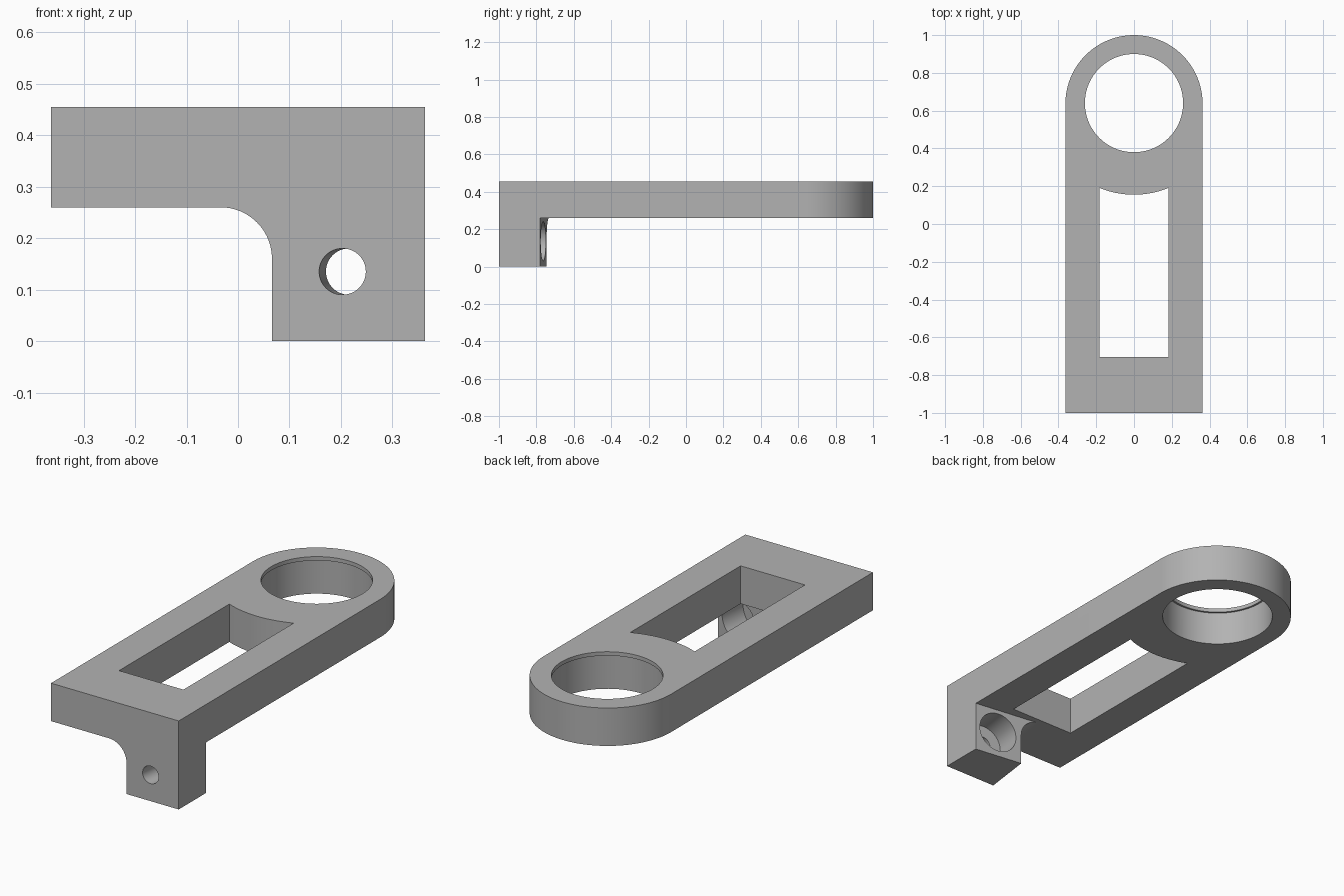
import bpy, bmesh, math
from mathutils import Vector, Matrix

old = bpy.data.objects.get("Cube")
if old:
    bpy.data.objects.remove(old, do_unlink=True)

# Main dimensions
HALF, FRONT, TOP, UNDER = 0.363, -1.0, 0.455, 0.26
RING_Y = 1.0 - HALF
TILT = math.atan(0.1335)                       # the lug is turned about z
AXIS = Vector((math.sin(TILT), math.cos(TILT), 0))

grey = bpy.data.materials.new("plain grey")
grey.use_nodes = True
colour = (0.45, 0.45, 0.45, 1)
grey.diffuse_color = colour
grey.node_tree.nodes["Principled BSDF"].inputs["Base Color"].default_value = colour


def arc(cx, cy, r, start, end, steps):
    angles = [math.radians(start + (end - start) * i / steps) for i in range(steps + 1)]
    return [(cx + r * math.cos(a), cy + r * math.sin(a)) for a in angles]


def loft(name, first, second):
    """Solid between two matching outlines."""
    bm = bmesh.new()
    a = [bm.verts.new(p) for p in first]
    b = [bm.verts.new(p) for p in second]
    bm.faces.new(a)
    bm.faces.new(b[::-1])
    for i in range(len(a)):
        j = (i + 1) % len(a)
        bm.faces.new((a[i], b[i], b[j], a[j]))
    bmesh.ops.recalc_face_normals(bm, faces=bm.faces)
    mesh = bpy.data.meshes.new(name)
    bm.to_mesh(mesh)
    bm.free()
    mesh.materials.append(grey)
    obj = bpy.data.objects.new(name, mesh)
    bpy.context.collection.objects.link(obj)
    return obj


def prism(name, outline, z0, z1):
    return loft(name, [(x, y, z0) for x, y in outline], [(x, y, z1) for x, y in outline])


def drill(name, origin, r, t0, t1):
    """Cylinder along the lug axis."""
    side = Vector((AXIS.y, -AXIS.x, 0))
    circle = [side * u + Vector((0, 0, v)) for u, v in arc(0, 0, r, 0, 360, 64)[:-1]]
    return loft(name, [origin + AXIS * t0 + p for p in circle],
                [origin + AXIS * t1 + p for p in circle])


def combine(target, tool, operation):
    mod = target.modifiers.new(tool.name, "BOOLEAN")
    mod.operation, mod.solver, mod.object = operation, "EXACT", tool
    bpy.context.view_layer.objects.active = target
    bpy.ops.object.modifier_apply(modifier=mod.name)
    bpy.data.objects.remove(tool, do_unlink=True)


# Plate with a round end
outline = [(-HALF, FRONT), (HALF, FRONT)] + arc(0, RING_Y, HALF, 0, 180, 64)
bracket = prism("bracket_arm", outline, UNDER, TOP)

# Lug with a filleted inner corner, swept along the tilted axis to its square back face
R, INNER = 0.1, 0.066
profile = [(HALF, 0), (HALF, UNDER + 0.04), (INNER - R, UNDER + 0.04)]
profile += arc(INNER - R, UNDER - R, R, 90, 0, 20) + [(INNER, 0)]


def back_point(x, z):
    if x == HALF:
        return (x, FRONT + 0.22, z)
    t = AXIS.y * (0.22 + (HALF - x) * math.tan(TILT))
    return Vector((x, FRONT, z)) + AXIS * t


lug = loft("lug", [(x, FRONT, z) for x, z in profile], [back_point(x, z) for x, z in profile])
combine(bracket, lug, "UNION")

# Slot whose far end is concentric with the ring
reach = RING_Y - 0.155
swing = math.degrees(math.asin(0.183 / reach))
slot = [(-0.183, -0.705), (0.183, -0.705)] + arc(0, RING_Y, reach, 270 + swing, 270 - swing, 24)
combine(bracket, prism("slot_cutter", slot, UNDER - 0.1, TOP + 0.1), "DIFFERENCE")

# Ring bore with a thin lip at the top
for name, r, z0, z1 in (("lip_cutter", 0.26, UNDER, TOP + 0.1),
                        ("bore_cutter", 0.27, UNDER - 0.1, TOP - 0.02)):
    circle = arc(0, RING_Y + 0.003, r, 0, 360, 96)[:-1]
    combine(bracket, prism(name, circle, z0, z1), "DIFFERENCE")

# Screw hole and its counterbore
centre = Vector((0.203, FRONT, 0.135))
combine(bracket, drill("hole_cutter", centre, 0.045, -0.1, 0.15), "DIFFERENCE")
combine(bracket, drill("counterbore_cutter", centre, 0.105, 0.095, 0.4), "DIFFERENCE")

bpy.ops.object.select_all(action="DESELECT")
bracket.select_set(True)
bpy.context.view_layer.objects.active = bracket
bpy.ops.object.shade_smooth_by_angle(angle=math.radians(30))
